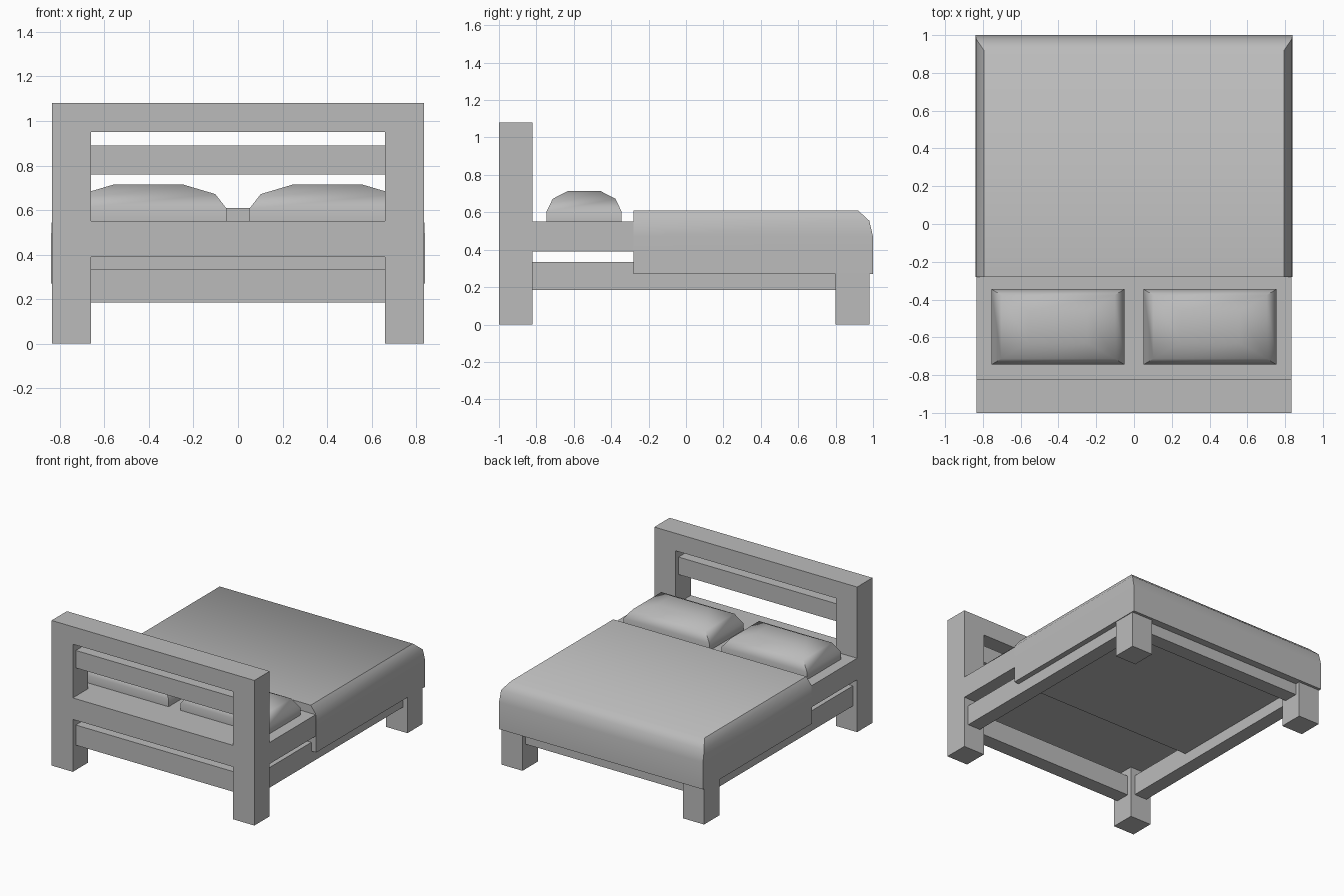
import bpy, bmesh, math

if "Cube" in bpy.data.objects:
    bpy.data.objects.remove(bpy.data.objects["Cube"], do_unlink=True)

grey = bpy.data.materials.new("plain grey")
grey.use_nodes = True
COLOUR = (0.5, 0.5, 0.5, 1)
grey.diffuse_color = COLOUR
grey.node_tree.nodes["Principled BSDF"].inputs["Base Color"].default_value = COLOUR


def finish(name, bm, smooth=False):
    bmesh.ops.recalc_face_normals(bm, faces=bm.faces)
    mesh = bpy.data.meshes.new(name)
    bm.to_mesh(mesh)
    bm.free()
    mesh.materials.append(grey)
    obj = bpy.data.objects.new(name, mesh)
    bpy.context.collection.objects.link(obj)
    if smooth:
        bpy.ops.object.select_all(action='DESELECT')
        obj.select_set(True)
        bpy.context.view_layer.objects.active = obj
        bpy.ops.object.shade_smooth_by_angle(angle=math.radians(50))
    return obj


def loft(name, rings, smooth=False):
    """Stack rectangles given as (x0, x1, y0, y1, z) into a closed solid."""
    bm = bmesh.new()
    loops = [[bm.verts.new(p) for p in ((a, c, z), (b, c, z), (b, d, z), (a, d, z))]
             for a, b, c, d, z in rings]
    for low, high in zip(loops, loops[1:]):
        for i in range(4):
            j = (i + 1) % 4
            bm.faces.new((low[i], low[j], high[j], high[i]))
    bm.faces.new(loops[0][::-1])
    bm.faces.new(loops[-1])
    return finish(name, bm, smooth)


def box(name, x0, x1, y0, y1, z0, z1):
    return loft(name, [(x0, x1, y0, y1, z0), (x0, x1, y0, y1, z1)])


HALF, INNER = 0.835, 0.66      # frame half width, inner face of the posts
HEAD, HEAD_BACK = -1.0, -0.82  # headboard depth range
INSET = 0.035                  # how far the rails sit behind the posts

# Headboard: posts, top rail and bed-level rail as one flush solid
bm = bmesh.new()
xs = (-HALF, -INNER, INNER, HALF)
zs = (0, 0.39, 0.55, 0.95, 1.08)
for i in range(3):
    for k in range(4):
        if i == 1 and k in (0, 2):
            continue
        bm.faces.new([bm.verts.new((xs[a], HEAD, zs[b]))
                      for a, b in ((i, k), (i + 1, k), (i + 1, k + 1), (i, k + 1))])
bmesh.ops.remove_doubles(bm, verts=bm.verts, dist=0.0001)
slab = bmesh.ops.extrude_face_region(bm, geom=bm.faces[:])["geom"]
bmesh.ops.translate(bm, verts=[v for v in slab if isinstance(v, bmesh.types.BMVert)],
                    vec=(0, HEAD_BACK - HEAD, 0))
finish("headboard", bm)

# Recessed rails across the head and foot
box("headboard_slat", -INNER, INNER, HEAD + INSET, HEAD_BACK - INSET, 0.76, 0.89)
box("head_rail", -INNER, INNER, HEAD + INSET, HEAD_BACK - INSET, 0.185, 0.335)
box("foot_rail", -INNER, INNER, 0.80 + INSET, 0.98 - INSET, 0.185, 0.335)

# Mattress, flush with the headboard posts
box("mattress", -HALF, HALF, HEAD_BACK, -0.2, 0.39, 0.55)

# Blanket with a softened top and rounded foot end
loft("blanket", [(-x, x, -0.28, y, z) for x, y, z in
                 ((0.84, 1.0, 0.27), (0.84, 1.0, 0.47),
                  (0.836, 0.98, 0.555), (0.795, 0.92, 0.61))], True)

# Legs, side rails and pillows on both sides
for side, s in (("left", 1), ("right", -1)):
    def span(a, b):
        return sorted((s * a, s * b))
    box(side + "_foot_leg", *span(INNER, HALF), 0.80, 0.98, 0, 0.36)
    box(side + "_side_rail", *span(INNER + INSET, HALF - INSET), HEAD_BACK, 0.80, 0.185, 0.335)
    cx, cy = s * 0.4025, -0.545
    loft(side + "_pillow", [(cx - w, cx + w, cy - d, cy + d, z) for w, d, z in
                            ((0.3525, 0.2, 0.55), (0.3525, 0.2, 0.605),
                             (0.3, 0.168, 0.672), (0.155, 0.085, 0.715))], True)
